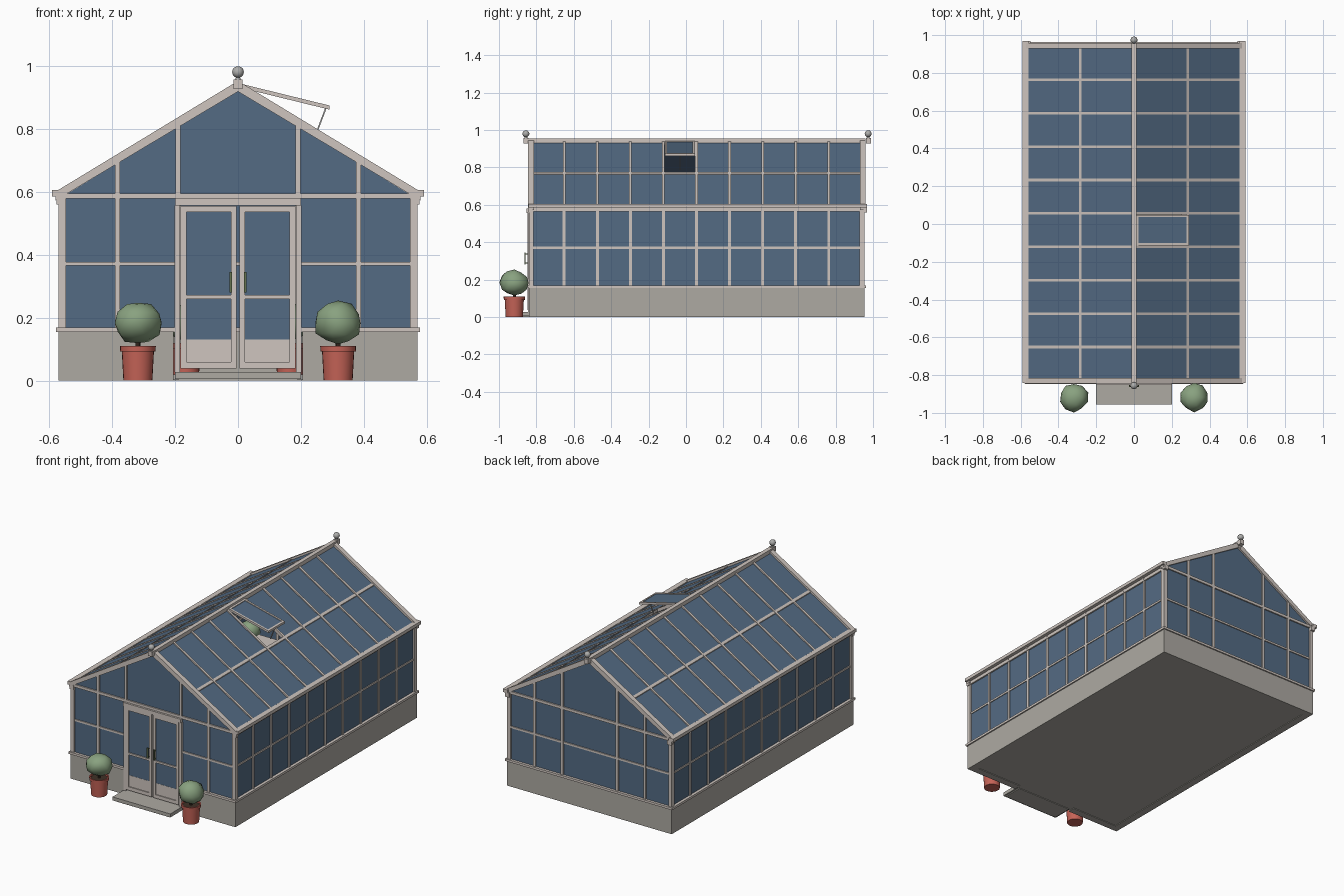
import bpy, bmesh, math, random
from mathutils import Vector, Matrix

if "Cube" in bpy.data.objects:
    bpy.data.objects.remove(bpy.data.objects["Cube"])
random.seed(4)

def mat(name, c):
    m = bpy.data.materials.new(name)
    m.diffuse_color = (*c, 1)
    m.use_nodes = True
    m.node_tree.nodes["Principled BSDF"].inputs["Base Color"].default_value = m.diffuse_color
    return m

FRAME = mat("painted frame", (0.62, 0.56, 0.52))
GLASS = mat("blue glass", (0.088, 0.147, 0.23))
STONE = mat("stone", (0.42, 0.40, 0.365))
CLAY = mat("terracotta", (0.56, 0.125, 0.095))
LEAF = mat("leaf green", (0.25, 0.36, 0.215))
METAL = mat("grey metal", (0.42, 0.42, 0.41))
BRASS = mat("handle green", (0.13, 0.17, 0.08))
SOIL = mat("soil", (0.05, 0.03, 0.02))

def finish(name, bm, m, smooth=False):
    bmesh.ops.recalc_face_normals(bm, faces=bm.faces)
    me = bpy.data.meshes.new(name)
    bm.to_mesh(me)
    bm.free()
    me.materials.append(m)
    ob = bpy.data.objects.new(name, me)
    bpy.context.collection.objects.link(ob)
    if smooth:
        bpy.context.view_layer.objects.active = ob
        ob.select_set(True)
        bpy.ops.object.shade_smooth_by_angle(angle=math.radians(40))
        ob.select_set(False)
    return ob

def prism(bm, pts, y0, y1):
    """Extrude an x/z outline along y."""
    a = [bm.verts.new((x, y0, z)) for x, z in pts]
    b = [bm.verts.new((x, y1, z)) for x, z in pts]
    n = len(pts)
    bm.faces.new(a)
    bm.faces.new(b[::-1])
    for i in range(n):
        bm.faces.new((a[i], b[i], b[(i + 1) % n], a[(i + 1) % n]))

def box(bm, x0, x1, y0, y1, z0, z1):
    prism(bm, [(x0, z0), (x1, z0), (x1, z1), (x0, z1)], y0, y1)

def zr(x):
    return 0.936 - 0.61 * abs(x)

def slope(bm, s, x0, x1, y0, y1, lo, hi):
    """Strip lying on the roof slope of side s."""
    prism(bm, [(s * x0, zr(x0) + lo), (s * x1, zr(x1) + lo),
               (s * x1, zr(x1) + hi), (s * x0, zr(x0) + hi)], y0, y1)

def lathe(bm, prof, cx, cy, cz, n=24):
    rings = [[bm.verts.new((cx + r * math.cos(2 * math.pi * i / n), cy + r * math.sin(2 * math.pi * i / n), cz + z))
              for i in range(n)] for r, z in prof]
    for p, q in zip(rings, rings[1:]):
        for i in range(n):
            bm.faces.new((p[i], p[(i + 1) % n], q[(i + 1) % n], q[i]))
    bm.faces.new(rings[0][::-1])
    bm.faces.new(rings[-1])

YF, YB, W = -0.84, 0.955, 0.57           # front, back, half width
STEP = 0.1768
YS = [-0.828 + STEP * i for i in range(11)]

# stone plinth, floor and step
bm = bmesh.new()
for s in (-1, 1):
    box(bm, s * (W - 0.045), s * W, YF, YB, 0, 0.155)
    box(bm, s * 0.205, s * (W - 0.045), YF, YF + 0.045, 0, 0.155)
box(bm, -W + 0.045, W - 0.045, YB - 0.045, YB, 0, 0.155)
finish("plinth_wall", bm, STONE)
bm = bmesh.new()
box(bm, -W + 0.045, W - 0.045, YF + 0.02, YB - 0.045, 0.004, 0.02)
finish("floor", bm, STONE)
bm = bmesh.new()
box(bm, -0.2, 0.2, -0.955, YF + 0.02, 0.006, 0.028)
box(bm, -0.19, 0.19, -0.945, YF + 0.02, 0, 0.006)
finish("door_step", bm, STONE)

# sill on top of the plinth
bm = bmesh.new()
for s in (-1, 1):
    box(bm, s * 0.515, s * 0.578, YF - 0.008, YB + 0.008, 0.155, 0.169)
    box(bm, s * 0.2, s * 0.515, YF - 0.008, YF + 0.05, 0.155, 0.169)
box(bm, -0.515, 0.515, YB - 0.05, YB + 0.008, 0.155, 0.169)
finish("sill", bm, FRAME)

# side walls: corner posts, mullions, rails, gutter
bm = bmesh.new()
for s in (-1, 1):
    for i, y in enumerate(YS):
        h = 0.012 if i in (0, 10) else 0.008
        box(bm, s * 0.546, s * (0.57 if i in (0, 10) else 0.566), y - h, y + h, 0.165, 0.585)
    box(bm, s * 0.548, s * 0.565, YS[0], YS[-1], 0.365, 0.377)
    box(bm, s * 0.546, s * 0.569, YS[0], YS[-1], 0.565, 0.585)
finish("side_wall_frame", bm, FRAME)
bm = bmesh.new()
for s in (-1, 1):
    box(bm, s * 0.558, s * 0.59, YF - 0.002, YB + 0.013, 0.585, 0.605)
    for y in (YF - 0.002, YB - 0.007):
        box(bm, s * 0.548, s * 0.576, y, y + 0.02, 0.56, 0.588)
finish("gutter", bm, FRAME)
bm = bmesh.new()
for s in (-1, 1):
    box(bm, s * 0.554, s * 0.56, YS[0], YS[-1], 0.165, 0.585)
finish("side_glass", bm, GLASS)

# gable ends: mullions, rails and rafters
for name, y0, y1, front in (("front", YF, YF + 0.022, True), ("back", YB - 0.022, YB, False)):
    bm = bmesh.new()
    for s in (-1, 1):
        prism(bm, [(0, 0.918), (s * 0.58, 0.572), (s * 0.58, 0.600), (0, 0.952)], y0 - 0.004, y1 + 0.004)
        box(bm, s * 0.546, s * 0.57, y0, y1, 0.165, 0.585)
        for x in (0.19, 0.382):
            z0 = 0.575 if front and x < 0.2 else 0.165
            box(bm, s * (x - 0.008), s * (x + 0.008), y0, y1, z0, zr(x) - 0.008)
        box(bm, s * (0.19 if front else 0), s * 0.55, y0 + 0.002, y1 - 0.002, 0.365, 0.377)
    box(bm, -0.56, 0.56, y0, y1, 0.578, 0.595)
    finish(name + "_gable_frame", bm, FRAME)
    bm = bmesh.new()
    ym = (y0 + y1) / 2
    prism(bm, [(-0.555, 0.58), (0.555, 0.58), (0.555, 0.592), (0, 0.93), (-0.555, 0.592)], ym - 0.003, ym + 0.003)
    for s in (-1, 1):
        box(bm, s * (0.195 if front else 0), s * 0.555, ym - 0.003, ym + 0.003, 0.165, 0.58)
    finish(name + "_gable_glass", bm, GLASS)

# double door
bm = bmesh.new()
box(bm, -0.2, 0.2, YF - 0.012, YF + 0.022, 0.557, 0.58)
fr, gl, hd = bmesh.new(), bmesh.new(), bmesh.new()
for s in (-1, 1):
    box(bm, s * 0.184, s * 0.201, YF - 0.006, YF + 0.022, 0.028, 0.557)
    y0, y1 = YF - 0.008, YF + 0.012
    for a, b in ((0.004, 0.022), (0.164, 0.182)):
        box(fr, s * a, s * b, y0, y1, 0.038, 0.555)
    for a, b in ((0.038, 0.06), (0.26, 0.272), (0.536, 0.555)):
        box(fr, s * 0.022, s * 0.164, y0, y1, a, b)
    box(fr, s * 0.022, s * 0.164, y0 + 0.006, y1 - 0.002, 0.06, 0.13)
    box(gl, s * 0.022, s * 0.164, y0 + 0.007, y1 - 0.007, 0.13, 0.536)
    box(hd, s * 0.019, s * 0.027, y0 - 0.016, y0 - 0.010, 0.28, 0.345)
    for z in (0.285, 0.335):
        box(hd, s * 0.02, s * 0.026, y0 - 0.012, y0, z, z + 0.006)
finish("door_frame", bm, FRAME)
finish("door_leaves", fr, FRAME)
finish("door_glass", gl, GLASS)
finish("door_handles", hd, BRASS)

# roof: bars, purlins, ridge and glass (right slope has the vent opening)
bm, gl = bmesh.new(), bmesh.new()
v0, v1 = YS[4], YS[5]
for s in (-1, 1):
    for y in YS:
        slope(bm, s, 0, 0.572, y - 0.007, y + 0.007, -0.012, 0.010)
    slope(bm, s, 0.278, 0.292, YS[0], YS[-1], -0.010, 0.008)
    slope(gl, s, 0.285, 0.565, YS[0], YS[-1], -0.004, 0.003)
    for a, b in ([(YS[0], YS[-1])] if s < 0 else [(YS[0], v0), (v1, YS[-1])]):
        slope(gl, s, 0, 0.285, a, b, -0.004, 0.003)
box(bm, -0.013, 0.013, YF, YB + 0.005, 0.92, 0.955)
finish("roof_frame", bm, FRAME)
finish("roof_glass", gl, GLASS)

# opened roof vent and its stay
def vent_strip(bm, a, b, y0, y1, lo, hi):
    f = lambda x: 0.938 - 0.245 * x
    prism(bm, [(a, f(a) + lo), (b, f(b) + lo), (b, f(b) + hi), (a, f(a) + hi)], y0, y1)

bm, gl = bmesh.new(), bmesh.new()
for y in (v0 + 0.008, v1 - 0.02):
    vent_strip(bm, 0.012, 0.29, y, y + 0.012, -0.006, 0.007)
for a in (0.012, 0.278):
    vent_strip(bm, a, a + 0.012, v0 + 0.008, v1 - 0.008, -0.006, 0.007)
vent_strip(gl, 0.02, 0.28, v0 + 0.015, v1 - 0.015, -0.002, 0.003)
finish("vent_frame", bm, FRAME)
finish("vent_glass", gl, GLASS)
bm = bmesh.new()
ym = (v0 + v1) / 2
prism(bm, [(0.246, 0.785), (0.251, 0.785), (0.281, 0.864), (0.276, 0.864)], ym - 0.003, ym + 0.003)
finish("vent_stay", bm, METAL)

# ridge finials
bm, ba = bmesh.new(), bmesh.new()
for y in (-0.856, 0.974):
    box(bm, -0.014, 0.014, y - 0.012, y + 0.016, 0.927, 0.957)
    lathe(ba, [(0.009, 0.955), (0.006, 0.966)], 0, y, 0, 12)
    bmesh.ops.create_uvsphere(ba, u_segments=16, v_segments=10, radius=0.0185,
                              matrix=Matrix.Translation((0, y, 0.980)))
finish("finial_post", bm, FRAME)
finish("finial_ball", ba, METAL, True)

# potted bushes: two by the door, the rest inside on benches
def potted(name, x, y, z, k):
    bm = bmesh.new()
    lathe(bm, [(0.046 * k, 0), (0.051 * k, 0.092 * k), (0.056 * k, 0.092 * k), (0.057 * k, 0.11 * k),
               (0.049 * k, 0.11 * k), (0.048 * k, 0.1 * k)], x, y, z)
    finish(name + "_pot", bm, CLAY, True)
    bm = bmesh.new()
    lathe(bm, [(0.046 * k, 0.098 * k), (0.046 * k, 0.103 * k)], x, y, z)
    lathe(bm, [(0.008 * k, 0.1 * k), (0.008 * k, 0.16 * k)], x, y, z, 8)
    finish(name + "_soil", bm, SOIL)
    bm = bmesh.new()
    bmesh.ops.create_icosphere(bm, subdivisions=2, radius=1)
    for v in bm.verts:
        v.co *= random.uniform(0.9, 1.06)
        v.co = Vector((x, y, z + 0.183 * k)) + Vector((v.co.x * 0.077, v.co.y * 0.077, v.co.z * 0.068)) * k
    finish(name + "_bush", bm, LEAF, True)

for s, side in ((-1, "left"), (1, "right")):
    potted(side + "_door", s * 0.318, -0.918, 0, 1)
    potted(side + "_floor", s * 0.165, -0.55, 0.02, 0.9)
    bm = bmesh.new()
    box(bm, s * 0.25, s * 0.52, -0.7, 0.88, 0.255, 0.27)
    for y in (-0.68, 0.08, 0.84):
        for x in (0.26, 0.49):
            box(bm, s * x, s * (x + 0.02), y, y + 0.02, 0.02, 0.255)
    finish(side + "_bench", bm, FRAME)
    for i in range(5):
        potted(f"{side}_bench_{i}", s * 0.37, -0.55 + 0.3 * i, 0.27, 0.8)
